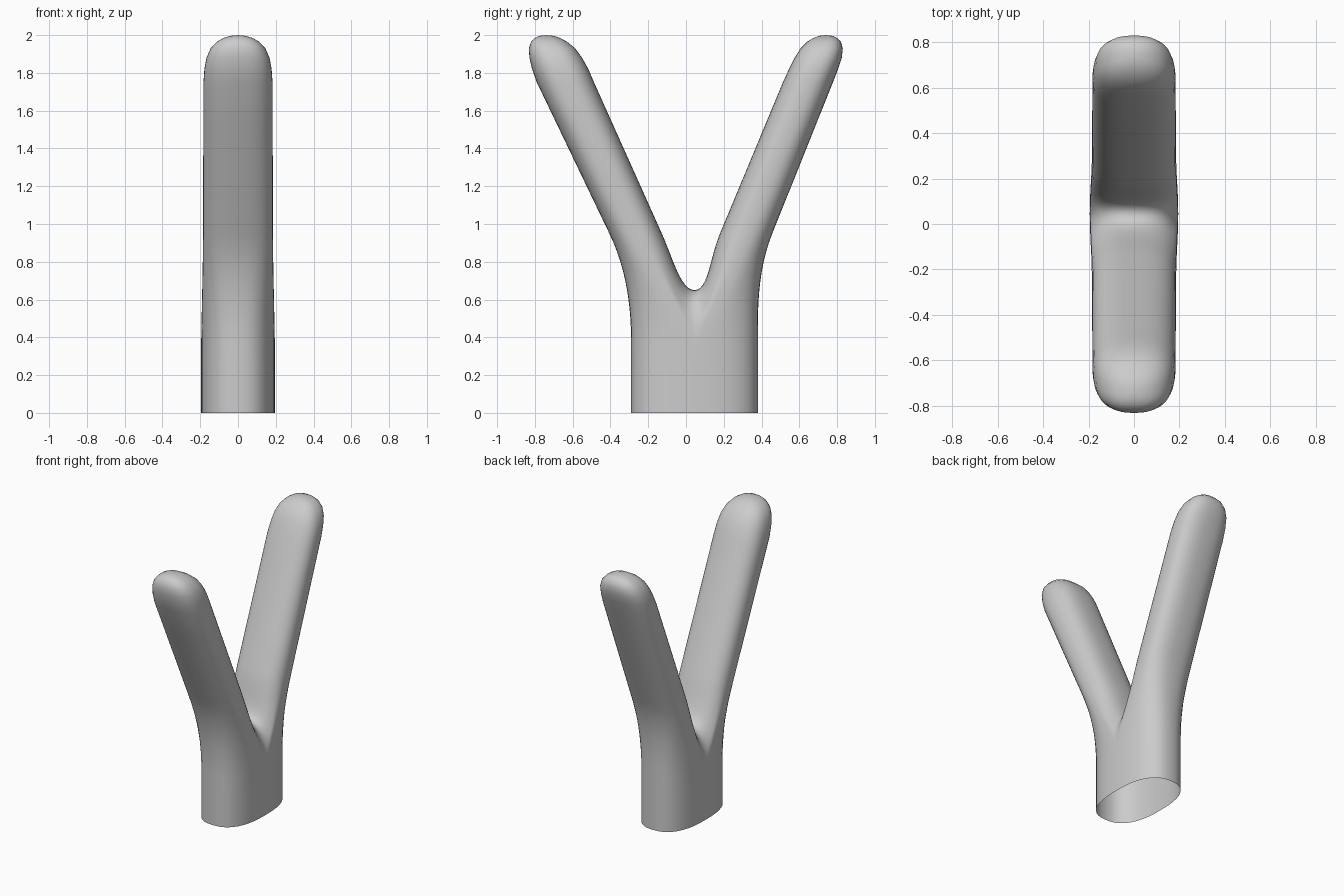
import bpy, bmesh, math
from mathutils import Vector

if "Cube" in bpy.data.objects:
    bpy.data.objects.remove(bpy.data.objects["Cube"])

N = 40                      # points round each branch
MID, HALF_L, HALF_W = 0.045, 0.335, 0.195   # trunk oval
SPLIT, CROTCH, JOIN = 0.35, 0.65, 0.95      # heights


def sp(v, e=0.8):
    """Signed power, squares off an ellipse slightly."""
    return 0.0 if abs(v) < 1e-9 else math.copysign(abs(v) ** e, v)


ANGLES = [-math.pi + 2 * math.pi * i / N for i in range(N)]


def arm_ring(side, z, outer, inner, w):
    c, h = (outer + inner) / 2, abs(outer - inner) / 2
    return [Vector((w * sp(math.sin(t)), c + side * h * sp(math.cos(t)), z)) for t in ANGLES]


def trunk_ring(z):
    return [Vector((HALF_W * sp(math.sin(t)), MID + HALF_L * sp(math.cos(t)), z)) for t in ANGLES]


def skin(bm, rings):
    rows = [[bm.verts.new(p) for p in r] for r in rings]
    for a, b in zip(rows, rows[1:]):
        for i in range(N):
            j = (i + 1) % N
            bm.faces.new((a[i], a[j], b[j], b[i]))


def branch(bm, side, sections):
    """Blend from half the trunk and the crotch arch into a slanted arm."""
    first = arm_ring(side, *sections[0])
    second = arm_ring(side, *sections[1])
    steps, rings = 12, []
    for k in range(steps):
        u = k / steps
        h00, h10 = 2*u**3 - 3*u**2 + 1, u**3 - 2*u**2 + u
        h01, h11 = 3*u**2 - 2*u**3, u**3 - u**2
        ring = []
        for t, p1, p2 in zip(ANGLES, first, second):
            co = sp(math.cos(t))
            f = max(0.0, -co)
            p0 = Vector((HALF_W * sp(math.sin(t)), MID + side * HALF_L * max(0.0, co),
                         SPLIT + (CROTCH - SPLIT) * f))
            g = min(1.0, max(0.0, (abs(t) / math.pi - 0.3) / 0.4))
            g = g * g * (3 - 2 * g)
            t0 = Vector((0, side * 0.22 * g, 0.6 * (1 - g)))
            t1 = (p2 - p1) / (p2.z - p1.z) * (0.6 - 0.2 * f)
            ring.append(p0 * h00 + t0 * h10 + p1 * h01 + t1 * h11)
        rings.append(ring)
    # straight arm, then the rounded tip
    for k in range(4):
        rings.append([a.lerp(b, k / 4) for a, b in zip(first, second)])
    rings += [arm_ring(side, *s) for s in sections[1:]]
    skin(bm, rings)


# sections: height, outer y, inner y, half width
FRONT = [(0.95, -0.406, -0.128, 0.185), (1.75, -0.79, -0.487, 0.183),
         (1.82, -0.815, -0.517, 0.178), (1.88, -0.829, -0.55, 0.167),
         (1.93, -0.832, -0.587, 0.145), (1.965, -0.82, -0.63, 0.112),
         (1.985, -0.80, -0.667, 0.077), (1.996, -0.775, -0.70, 0.04),
         (2.0, -0.74, -0.74, 0.0)]
BACK = [(0.95, 0.457, 0.18, 0.185), (1.75, 0.778, 0.513, 0.183),
        (1.82, 0.805, 0.545, 0.178), (1.88, 0.825, 0.575, 0.167),
        (1.93, 0.83, 0.607, 0.145), (1.965, 0.82, 0.642, 0.112),
        (1.985, 0.80, 0.675, 0.077), (1.996, 0.775, 0.705, 0.04),
        (2.0, 0.74, 0.74, 0.0)]

bm = bmesh.new()
# open-bottomed trunk
skin(bm, [trunk_ring(SPLIT * k / 3) for k in range(4)])
# two arms
branch(bm, -1, FRONT)
branch(bm, 1, BACK)
bmesh.ops.remove_doubles(bm, verts=bm.verts, dist=0.0005)
bmesh.ops.recalc_face_normals(bm, faces=bm.faces)
# keep the skin facing outwards
tip = max(bm.faces, key=lambda f: f.calc_center_median().z)
if tip.normal.z < 0:
    bmesh.ops.reverse_faces(bm, faces=bm.faces)

mesh = bpy.data.meshes.new("forked_post")
bm.to_mesh(mesh)
bm.free()
post = bpy.data.objects.new("forked_post", mesh)
bpy.context.collection.objects.link(post)

grey = bpy.data.materials.new("light grey")
grey.diffuse_color = (0.6, 0.6, 0.6, 1)
grey.use_nodes = True
grey.node_tree.nodes["Principled BSDF"].inputs["Base Color"].default_value = grey.diffuse_color
mesh.materials.append(grey)

bpy.context.view_layer.objects.active = post
post.select_set(True)
bpy.ops.object.shade_smooth_by_angle(angle=math.radians(50))
